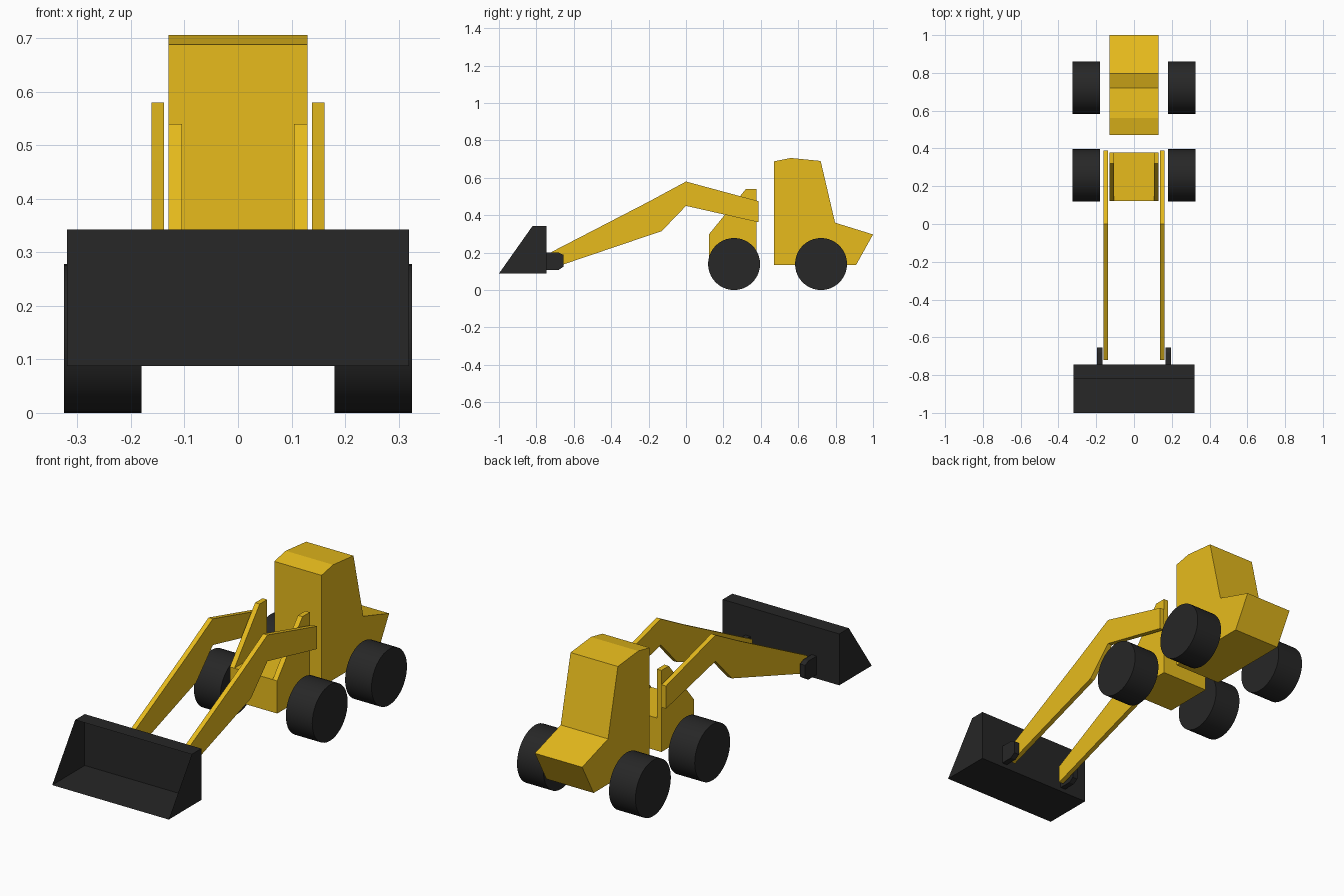
import bpy, bmesh, math

if "Cube" in bpy.data.objects:
    bpy.data.objects.remove(bpy.data.objects["Cube"])


def material(name, color):
    m = bpy.data.materials.new(name)
    m.diffuse_color = color
    m.use_nodes = True
    m.node_tree.nodes["Principled BSDF"].inputs["Base Color"].default_value = m.diffuse_color
    return m


YELLOW = material("yellow_paint", (0.80, 0.50, 0.012, 1))
BLACK = material("black_rubber", (0.02, 0.02, 0.02, 1))


def extrude_profile(name, pts, x0, x1, mat, open_edge=None):
    """Extrude a (y, z) profile from x0 to x1; open_edge leaves one side out."""
    bm = bmesh.new()
    a = [bm.verts.new((x0, y, z)) for y, z in pts]
    b = [bm.verts.new((x1, y, z)) for y, z in pts]
    bm.faces.new(a)
    bm.faces.new(b[::-1])
    n = len(pts)
    for i in range(n):
        if i != open_edge:
            j = (i + 1) % n
            bm.faces.new((a[j], a[i], b[i], b[j]))
    bmesh.ops.recalc_face_normals(bm, faces=bm.faces[:])
    me = bpy.data.meshes.new(name)
    bm.to_mesh(me)
    bm.free()
    me.materials.append(mat)
    ob = bpy.data.objects.new(name, me)
    bpy.context.collection.objects.link(ob)
    return ob


# Cab with sloping engine cover
extrude_profile("cab", [(0.47, 0.135), (0.47, 0.688), (0.56, 0.706), (0.72, 0.69),
                        (0.797, 0.36), (1.0, 0.297), (0.91, 0.135)], -0.13, 0.13, YELLOW)

# Front chassis block
extrude_profile("front_chassis", [(0.122, 0.135), (0.122, 0.297), (0.378, 0.297),
                                  (0.378, 0.135)], -0.105, 0.105, YELLOW)

# Open-fronted bucket made of sheet
extrude_profile("bucket", [(-1.0, 0.088), (-0.745, 0.088), (-0.745, 0.343), (-0.82, 0.343)],
                -0.32, 0.32, BLACK, open_edge=3)

upright = [(0.122, 0.135), (0.122, 0.297), (0.32, 0.54), (0.378, 0.54), (0.378, 0.135)]
arm = [(0.388, 0.362), (0.388, 0.475), (0.0, 0.58), (-0.2, 0.472),
       (-0.72, 0.203), (-0.72, 0.115), (-0.13, 0.315), (0.0, 0.45)]
bracket = [(-0.745, 0.108), (-0.68, 0.108), (-0.655, 0.125), (-0.655, 0.188),
           (-0.68, 0.2), (-0.745, 0.2)]

for side, s in (("left", -1), ("right", 1)):
    # Arm supports, lift arms and bucket brackets
    extrude_profile(side + "_upright", upright, s * 0.105, s * 0.13, YELLOW)
    extrude_profile(side + "_lift_arm", arm, s * 0.138, s * 0.162, YELLOW)
    extrude_profile(side + "_bucket_bracket", bracket, s * 0.168, s * 0.196, BLACK)
    # Wheels
    for end, y in (("front", 0.257), ("rear", 0.722)):
        bpy.ops.mesh.primitive_cylinder_add(vertices=40, radius=0.139, depth=0.145,
                                            location=(s * 0.2525, y, 0.139),
                                            rotation=(0, math.pi / 2, 0))
        wheel = bpy.context.object
        wheel.name = f"{end}_{side}_wheel"
        wheel.data.materials.append(BLACK)
        bpy.ops.object.shade_smooth_by_angle()
